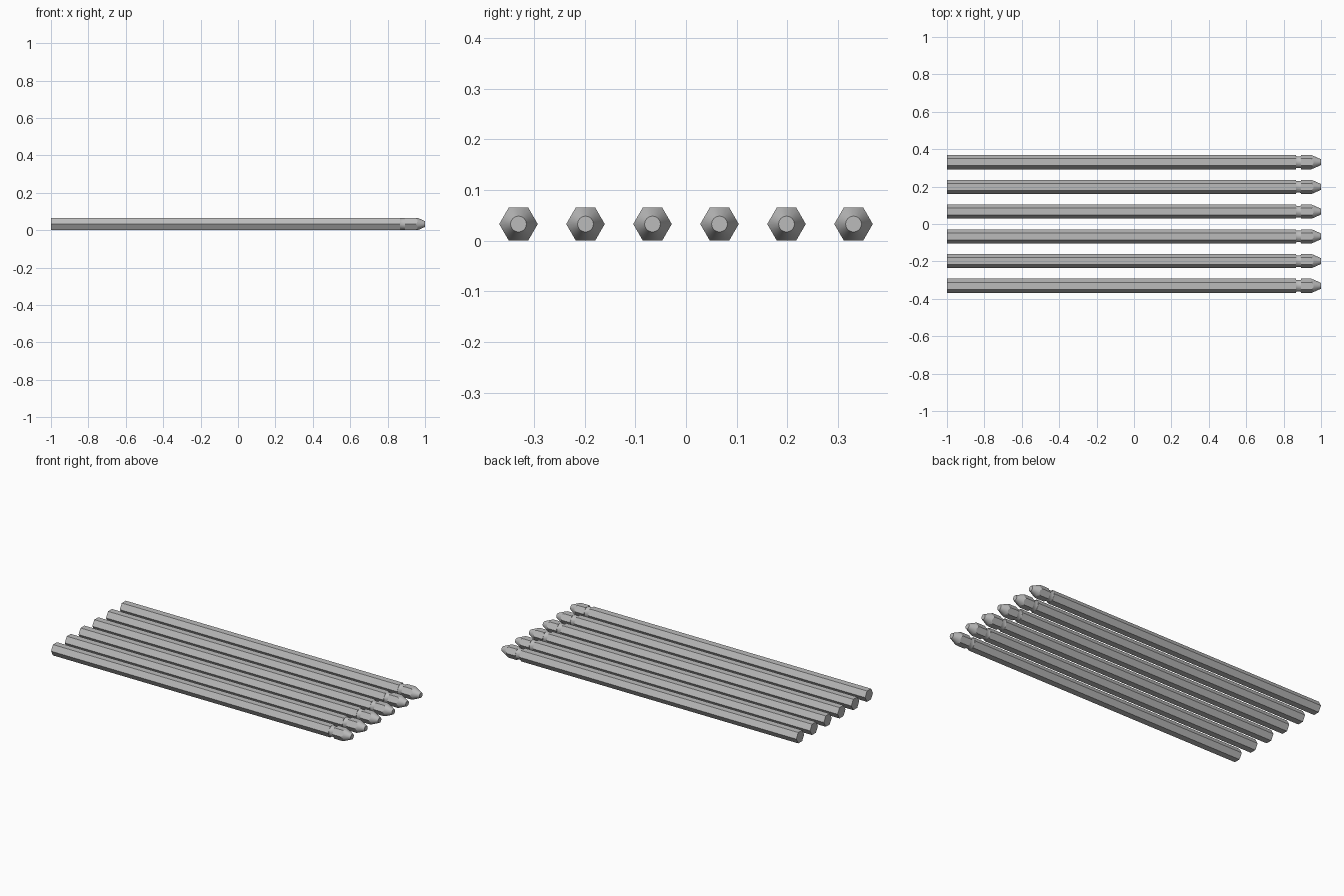
import bpy, bmesh, math
from mathutils import Matrix

cube = bpy.data.objects.get("Cube")
if cube:
    bpy.data.objects.remove(cube, do_unlink=True)

steel = bpy.data.materials.new("steel grey")
steel.use_nodes = True
steel.diffuse_color = (0.5, 0.5, 0.5, 1)
steel.node_tree.nodes["Principled BSDF"].inputs["Base Color"].default_value = (0.5, 0.5, 0.5, 1)

R = 0.038                          # hexagon corner radius
MID = R * math.cos(math.pi / 6)    # axis height, flats lie on the ground


def lathe(name, profile, sides):
    """Closed solid turned about the x axis from (x, radius) pairs."""
    bm = bmesh.new()
    rings = []
    for x, r in profile:
        angles = [2 * math.pi * i / sides for i in range(sides)]
        rings.append([bm.verts.new((x, r * math.cos(a), r * math.sin(a))) for a in angles])
    for a, b in zip(rings, rings[1:]):
        for i in range(sides):
            j = (i + 1) % sides
            bm.faces.new((a[i], a[j], b[j], b[i]))
    bm.faces.new(rings[0])
    bm.faces.new(rings[-1])
    bmesh.ops.recalc_face_normals(bm, faces=bm.faces)
    mesh = bpy.data.meshes.new(name)
    bm.to_mesh(mesh)
    bm.free()
    mesh.materials.append(steel)
    obj = bpy.data.objects.new(name, mesh)
    bpy.context.collection.objects.link(obj)
    return obj


# Hexagonal bar, trimmed by a turned envelope with a neck groove and a tapered tip
bar = lathe("hex_bit_1", [(-1, R), (1, R)], 6)
envelope = lathe("turning_envelope", [
    (-1.1, 0.05), (0.865, 0.05), (0.865, 0.0325), (0.87, 0.031), (0.888, 0.031),
    (0.893, 0.0325), (0.893, 0.05), (0.922, 0.05), (1, 0.0155), (1.02, 0.0067)], 48)
trim = bar.modifiers.new("Turn", 'BOOLEAN')
trim.operation = 'INTERSECT'
trim.solver = 'EXACT'
trim.object = envelope

# Bake the trim, then smooth the turned surfaces while keeping sharp edges
bpy.context.view_layer.update()
mesh = bpy.data.meshes.new_from_object(bar.evaluated_get(bpy.context.evaluated_depsgraph_get()))
bar.modifiers.clear()
bar.data = mesh
bpy.data.objects.remove(envelope, do_unlink=True)
bpy.ops.object.select_all(action='DESELECT')
bar.select_set(True)
bpy.context.view_layer.objects.active = bar
bpy.ops.object.shade_smooth_by_angle(angle=math.radians(20))

# Row of six identical bits
for i in range(6):
    bit = bar if i == 0 else bar.copy()
    if i:
        bit.name = f"hex_bit_{i + 1}"
        bpy.context.collection.objects.link(bit)
    bit.matrix_world = Matrix.Translation((0, (i - 2.5) * 0.1322, MID))
